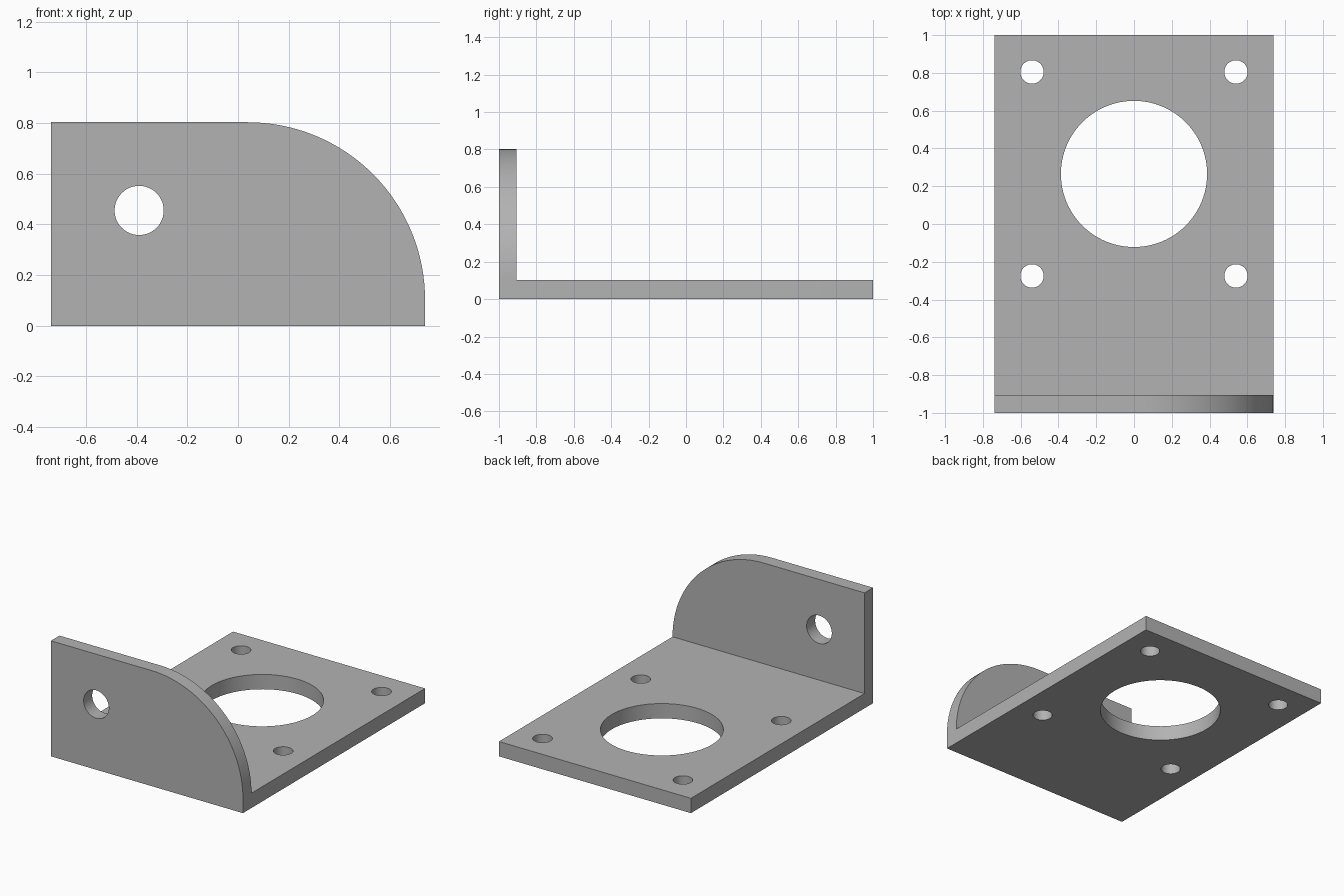
import bpy, bmesh, math
from mathutils import Vector

if "Cube" in bpy.data.objects:
    bpy.data.objects.remove(bpy.data.objects["Cube"])

W, T_BASE, T_WALL, H, R = 0.738, 0.103, 0.094, 0.803, 0.70

grey = bpy.data.materials.new("plain grey")
grey.diffuse_color = (0.45, 0.45, 0.45, 1)
grey.use_nodes = True
grey.node_tree.nodes["Principled BSDF"].inputs["Base Color"].default_value = grey.diffuse_color


def prism(name, points, offset):
    """Extrude a closed outline along an offset vector."""
    bm = bmesh.new()
    face = bm.faces.new([bm.verts.new(p) for p in points])
    ext = bmesh.ops.extrude_face_region(bm, geom=[face])
    moved = [g for g in ext["geom"] if isinstance(g, bmesh.types.BMVert)]
    bmesh.ops.translate(bm, verts=moved, vec=Vector(offset))
    bmesh.ops.recalc_face_normals(bm, faces=bm.faces)
    mesh = bpy.data.meshes.new(name)
    bm.to_mesh(mesh)
    bm.free()
    mesh.materials.append(grey)
    ob = bpy.data.objects.new(name, mesh)
    bpy.context.collection.objects.link(ob)
    return ob


def circle(cx, cy, r, n):
    return [(cx + r * math.cos(math.tau * i / n),
             cy + r * math.sin(math.tau * i / n)) for i in range(n)]


def boolean(target, tool, operation):
    mod = target.modifiers.new(tool.name, "BOOLEAN")
    mod.object, mod.operation, mod.solver = tool, operation, "EXACT"
    bpy.context.view_layer.objects.active = target
    bpy.ops.object.modifier_apply(modifier=mod.name)
    bpy.data.objects.remove(tool)


# Flat base plate
bracket = prism("angle_bracket",
                [(-W, -1, 0), (W, -1, 0), (W, 1, 0), (-W, 1, 0)], (0, 0, T_BASE))

# Upright wall with one large rounded corner
arc = [(W - R + R * math.cos(a), H - R + R * math.sin(a))
       for a in (math.pi / 2 * i / 32 for i in range(33))]
outline = [(-W, 0), (W, 0)] + arc + [(-W, H)]
wall = prism("upright_wall", [(x, -1, z) for x, z in outline], (0, T_WALL, 0))
boolean(bracket, wall, "UNION")

# Large centre hole and four screw holes in the base
holes = [(0, 0.265, 0.387, 96)]
holes += [(x, y, 0.062, 40) for x in (-0.54, 0.54) for y in (-0.275, 0.805)]
for cx, cy, r, n in holes:
    cutter = prism("base_hole_cutter",
                   [(x, y, -0.1) for x, y in circle(cx, cy, r, n)], (0, 0, 0.4))
    boolean(bracket, cutter, "DIFFERENCE")

# Round hole through the wall
cutter = prism("wall_hole_cutter",
               [(x, -1.1, z) for x, z in circle(-0.39, 0.455, 0.097, 48)], (0, 0.4, 0))
boolean(bracket, cutter, "DIFFERENCE")

# Smooth curved walls, sharp edges elsewhere
bpy.ops.object.select_all(action="DESELECT")
bracket.select_set(True)
bpy.context.view_layer.objects.active = bracket
bpy.ops.object.shade_smooth_by_angle(angle=math.radians(30))
